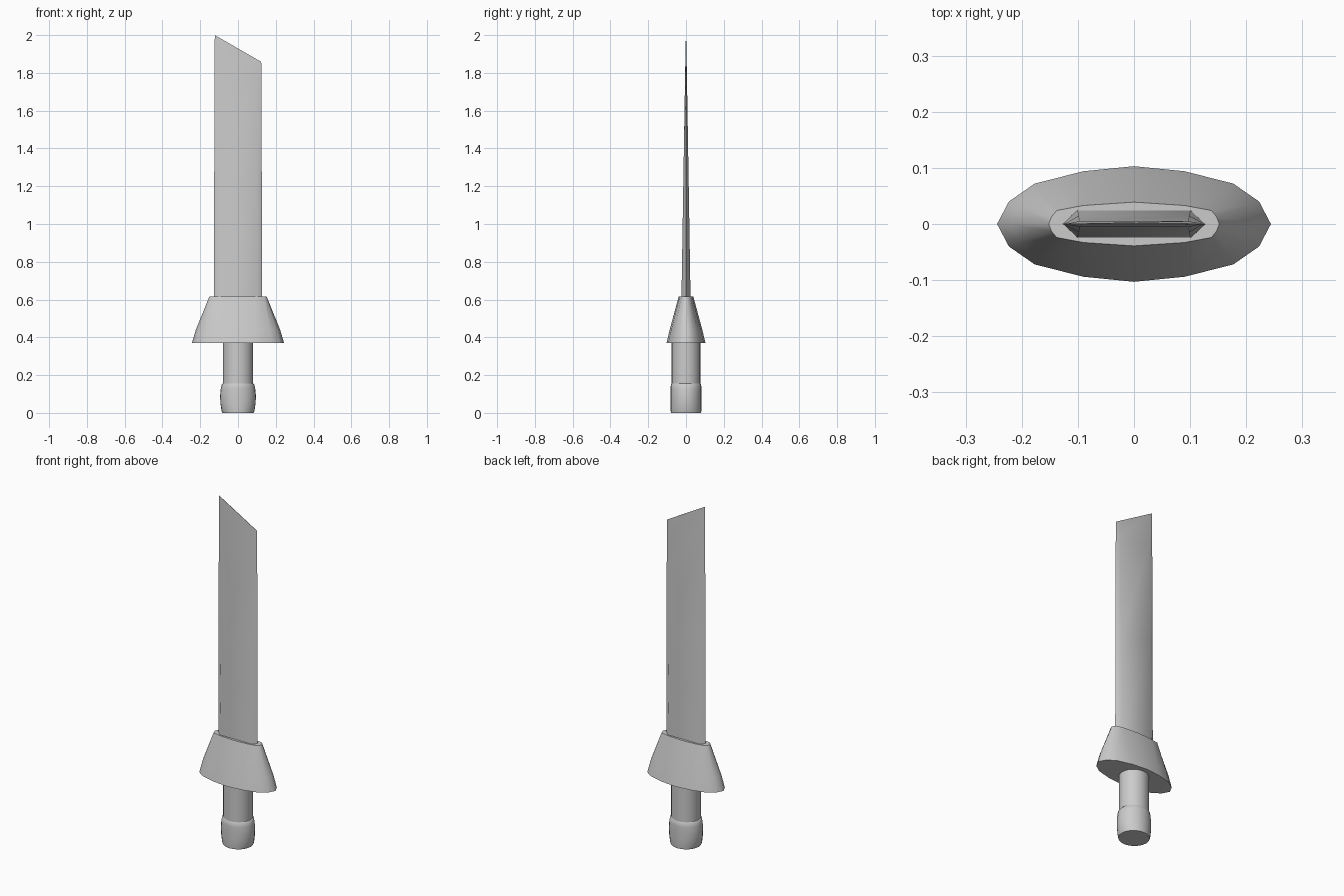
import bpy, bmesh, math

if "Cube" in bpy.data.objects:
    bpy.data.objects.remove(bpy.data.objects["Cube"])

steel = bpy.data.materials.new("plain grey")
steel.diffuse_color = (0.6, 0.6, 0.6, 1)
steel.use_nodes = True
steel.node_tree.nodes["Principled BSDF"].inputs["Base Color"].default_value = steel.diffuse_color


def loft(name, rings, angle):
    """Skin a stack of rings with equal point counts and cap both ends."""
    bm = bmesh.new()
    loops = [[bm.verts.new(p) for p in ring] for ring in rings]
    n = len(loops[0])
    for a, b in zip(loops, loops[1:]):
        for i in range(n):
            j = (i + 1) % n
            bm.faces.new((a[i], a[j], b[j], b[i]))
    bm.faces.new(loops[0][::-1])
    bm.faces.new(loops[-1])
    bmesh.ops.recalc_face_normals(bm, faces=bm.faces)
    me = bpy.data.meshes.new(name)
    bm.to_mesh(me)
    bm.free()
    me.materials.append(steel)
    ob = bpy.data.objects.new(name, me)
    bpy.context.collection.objects.link(ob)
    bpy.ops.object.select_all(action='DESELECT')
    ob.select_set(True)
    bpy.context.view_layer.objects.active = ob
    bpy.ops.object.shade_smooth_by_angle(angle=math.radians(angle))
    return ob


def ellipse(rx, ry, z, n=16):
    return [(rx * math.cos(math.tau * i / n), ry * math.sin(math.tau * i / n), z)
            for i in range(n)]


def mirrored(quarter, z):
    """Full outline from a quarter running from +x to +y."""
    half = quarter + [(-x, y) for x, y in quarter[-2::-1]]
    return [(x, y, z) for x, y in half + [(x, -y) for x, y in half[-2:0:-1]]]


# Blade: flattened hexagon, thinning upward to a slanted tip
def blade_ring(half_y, z, w, slant=0.0):
    flat = w - 0.027
    pts = [(w, 0), (flat, half_y), (-flat, half_y), (-w, 0), (-flat, -half_y), (flat, -half_y)]
    return [(x, y, z - slant * (x + w)) for x, y in pts]


loft("blade", [blade_ring(0.025, 0.55, 0.128), blade_ring(0.0145, 1.2, 0.126),
               blade_ring(0.005, 1.78, 0.124), blade_ring(0.001, 2.0, 0.123, 0.575)], 60)

# Guard: wide oval flaring downward
top = [(0.152, 0), (0.147, 0.013), (0.138, 0.024), (0.09, 0.033), (0, 0.039)]
base = [(0.244, 0), (0.223, 0.04), (0.177, 0.072), (0.09, 0.094), (0, 0.103)]
mid = [(a[0] * 0.26 + b[0] * 0.74 + 0.003, a[1] * 0.26 + b[1] * 0.74)
       for a, b in zip(top, base)]
mid[-1] = (0, mid[-1][1])
loft("guard", [mirrored(base, 0.37), mirrored(mid, 0.44), mirrored(top, 0.615)], 55)

# Grip: round bar
loft("grip", [ellipse(0.08, 0.076, 0.13, 24), ellipse(0.08, 0.076, 0.39, 24)], 40)

# Pommel: barrel swelling sideways
loft("pommel", [ellipse(rx, ry, z, 24) for rx, ry, z in (
    (0.083, 0.08, 0), (0.087, 0.081, 0.01), (0.093, 0.082, 0.05), (0.095, 0.082, 0.09),
    (0.091, 0.082, 0.13), (0.086, 0.08, 0.15), (0.079, 0.075, 0.158))], 50)
